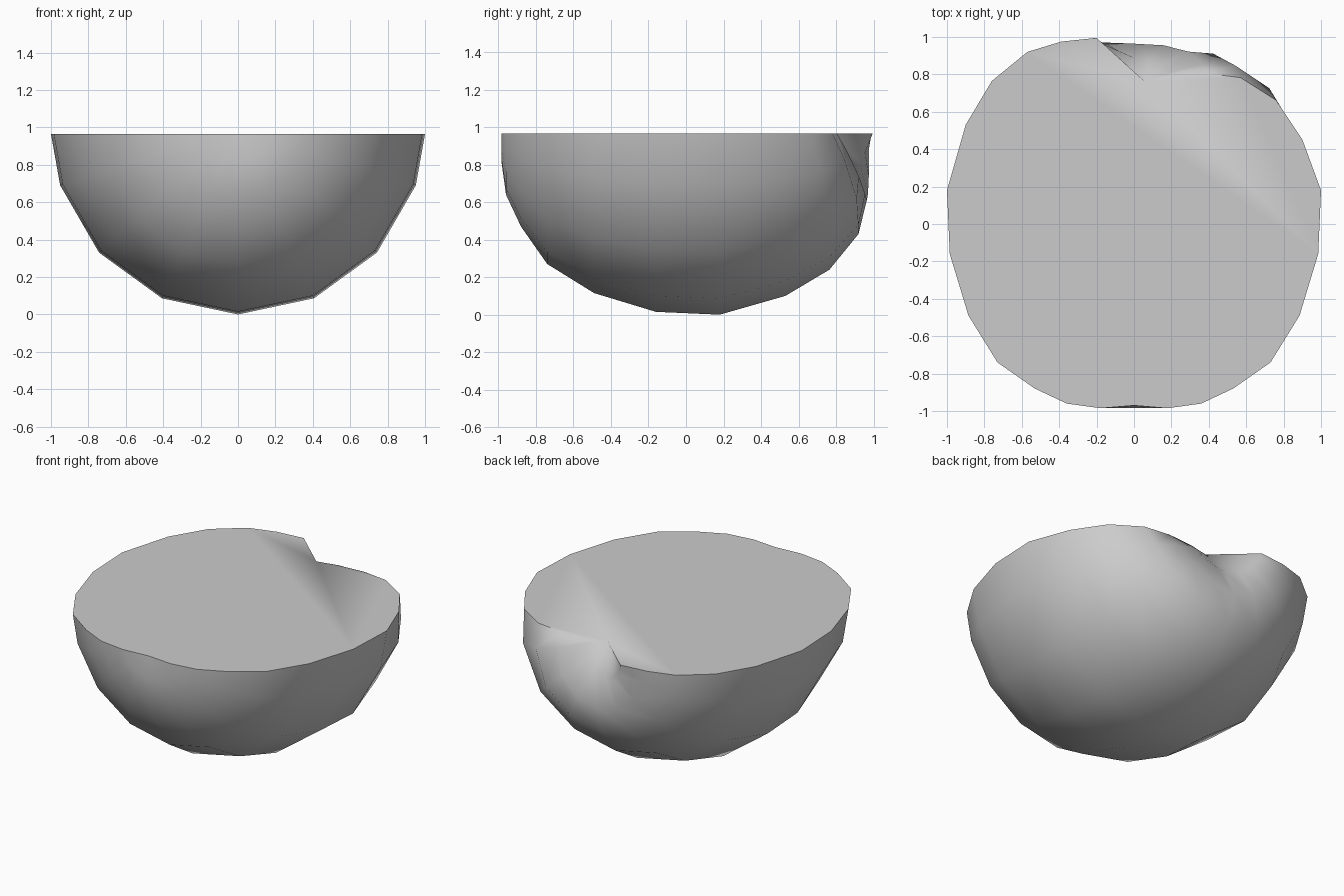
import bpy, bmesh
from math import sin, cos, radians

cube = bpy.data.objects.get("Cube")
if cube:
    bpy.data.objects.remove(cube, do_unlink=True)

RIM = 0.965      # height of the flat cut
STEPS = 4        # wall segments from the keel up to each rim

# Half-rings from front to back: (radius, y)
RINGS = [(0.18, -0.985), (0.36, -0.96), (0.53, -0.88), (0.73, -0.74),
         (0.885, -0.49), (0.985, -0.16), (1.0, 0.18), (0.9, 0.53),
         (0.76, 0.765), (0.57, 0.92), (0.39, 0.975), (0.2, 0.995)]


def dent(x, y, z):
    """Press a hollow into the back wall, deepest at the rim."""
    if y < 0.3 or z < 0.55 or x < -0.2:
        return y
    depth = 0.24 - 0.18 * x if x > 0 else 0.24 * (1 + x / 0.2)
    return y - depth * ((z - 0.55) / (RIM - 0.55)) ** 1.6


def add_point(bm, x, y, z):
    return bm.verts.new((x, dent(x, y, z), z))


bm = bmesh.new()

# Wall points, ring by ring
rows = []
for r, y in RINGS:
    row = []
    for i in range(-STEPS, STEPS + 1):
        a = radians(24 * i)
        at_rim = abs(i) == STEPS
        x = r * (1 if i > 0 else -1) if at_rim else r * sin(a)
        z = RIM if at_rim else min(RIM, 1 - r * cos(a))
        row.append(add_point(bm, x, y, z))
    rows.append(row)
front_tip = bm.verts.new((0, -0.97, RIM))
back_tip = bm.verts.new((0.06, 0.76, RIM))

# Wall faces, with fans closing the front and back
for a, b in zip(rows, rows[1:]):
    for i in range(2 * STEPS):
        bm.faces.new((a[i], a[i + 1], b[i + 1], b[i]))
for row, tip in ((rows[0], front_tip), (rows[-1], back_tip)):
    for i in range(2 * STEPS):
        bm.faces.new((row[i], row[i + 1], tip))

# Flat top
right_rim = [row[-1] for row in rows]
left_rim = [row[0] for row in reversed(rows)]
bm.faces.new([front_tip] + right_rim + [back_tip] + left_rim)
bmesh.ops.recalc_face_normals(bm, faces=bm.faces)

mesh = bpy.data.meshes.new("half_boulder")
bm.to_mesh(mesh)
bm.free()
boulder = bpy.data.objects.new("half_boulder", mesh)
bpy.context.collection.objects.link(boulder)

# Plain grey stone
grey = bpy.data.materials.new("stone_grey")
grey.use_nodes = True
colour = (0.6, 0.6, 0.6, 1)
grey.diffuse_color = colour
grey.node_tree.nodes["Principled BSDF"].inputs["Base Color"].default_value = colour
mesh.materials.append(grey)

bpy.context.view_layer.objects.active = boulder
boulder.select_set(True)
bpy.ops.object.shade_smooth_by_angle(angle=radians(60))
